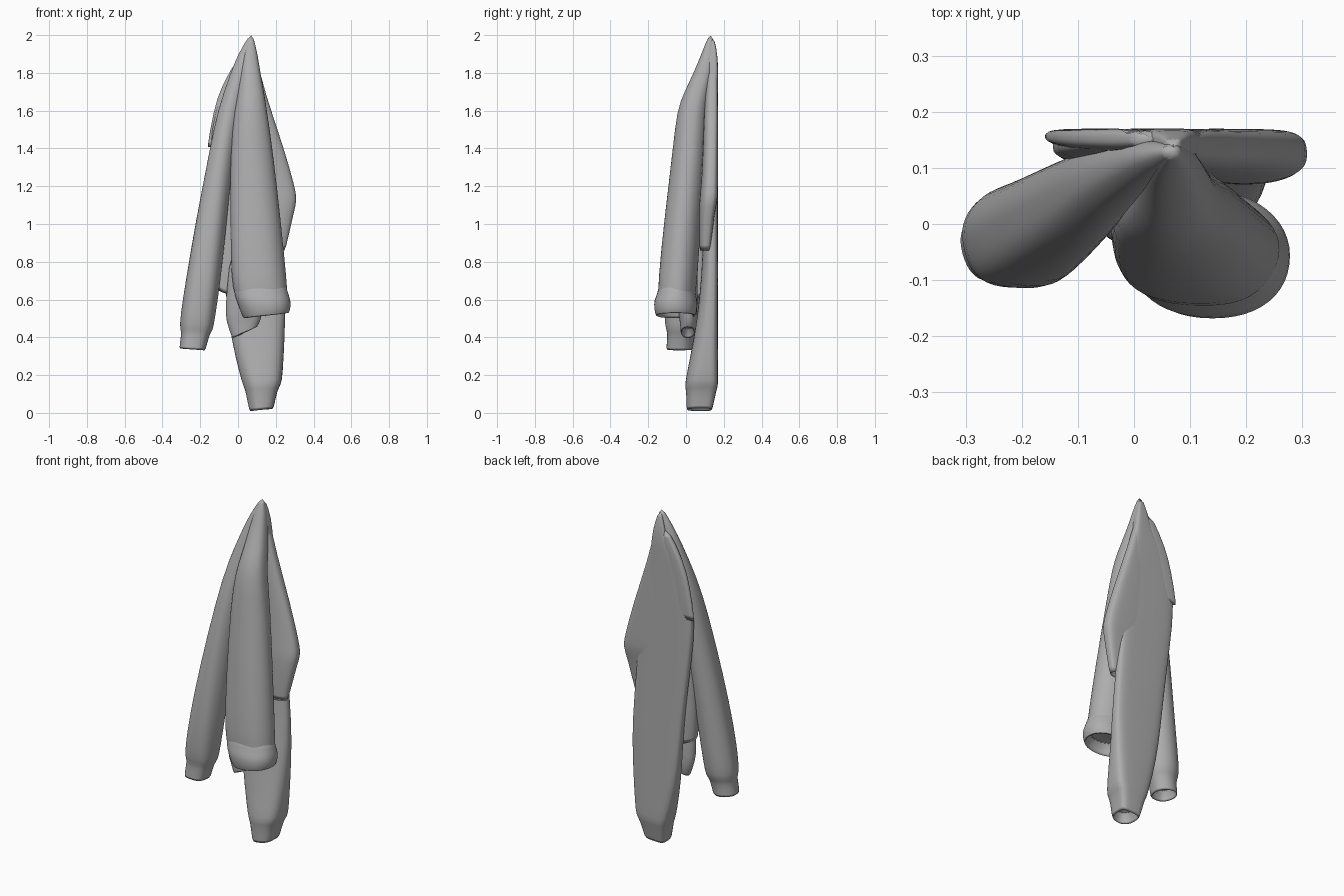
import bpy, bmesh, math

cube = bpy.data.objects.get("Cube")
if cube:
    bpy.data.objects.remove(cube, do_unlink=True)

cloth = bpy.data.materials.new("grey cloth")
cloth.use_nodes = True
cloth.diffuse_color = (0.42, 0.42, 0.42, 1)
cloth.node_tree.nodes["Principled BSDF"].inputs["Base Color"].default_value = cloth.diffuse_color
SIDES = 24


def signed_power(value, power):
    return math.copysign(abs(value) ** power, value)


def loft(name, rows, back=1.0, fold=0.0, slant=0, lining=8):
    """Skin rows of (z, left, right, front, rear) in hundredths, from top to hem."""
    bm = bmesh.new()
    rings = []
    rows = list(rows)
    z, a, b, c, d = rows[-1]
    rows.append((z + 0.5, a + 1, b - 1, c + 1, d - 1))
    rows.append((z + lining, a + 1.5, b - 1.5, c + 1.5, d - 1.5))
    low, high = rows[-3][0], rows[0][0]
    for z, a, b, c, d in rows:
        ring = []
        # Folds and hem slant fade out towards the gathered top
        fade = 1 - (z - low) / (high - low)
        for i in range(SIDES):
            t = math.tau * i / SIDES
            u, v = math.cos(t), math.sin(t)
            power = back if v > 0 else 0.9
            wave = 1 - fold * (1 + math.cos(5 * t + z / 30)) / 2 * (v < 0.1)
            x = (a + b) / 2 + (b - a) / 2 * signed_power(u, power) * wave
            y = (c + d) / 2 + (d - c) / 2 * signed_power(v, power) * wave
            ring.append(bm.verts.new((x / 100, y / 100, (z + slant * u * fade ** 4) / 100)))
        rings.append(ring)
    for upper, lower in zip(rings, rings[1:]):
        for i in range(SIDES):
            j = (i + 1) % SIDES
            bm.faces.new((upper[i], lower[i], lower[j], upper[j]))
    bm.faces.new(rings[0])
    bm.faces.new(rings[-1])
    bmesh.ops.recalc_face_normals(bm, faces=bm.faces)
    mesh = bpy.data.meshes.new(name)
    bm.to_mesh(mesh)
    bm.free()
    obj = bpy.data.objects.new(name, mesh)
    bpy.context.collection.objects.link(obj)
    mesh.materials.append(cloth)
    smooth = obj.modifiers.new("soft cloth", "SUBSURF")
    smooth.levels = smooth.render_levels = 1
    bpy.ops.object.select_all(action="DESELECT")
    obj.select_set(True)
    bpy.context.view_layer.objects.active = obj
    bpy.ops.object.shade_smooth_by_angle(angle=math.radians(50))
    return obj


# Right sleeve, swinging outwards and ending in a cuff
loft("right_sleeve", [
    (200, 6, 8, 12, 14), (190, 0, 9, 9, 15), (180, -4, 6, 6, 15),
    (160, -11, 1, 1, 14), (140, -15, -2, -4, 13), (100, -23, -6, -9, 10),
    (70, -28, -9, -12, 8), (50, -31, -12, -12, 7), (44, -31, -13, -11, 6),
    (42, -30, -15, -10, 4), (33, -31.5, -17, -11, 4)], fold=0.05, slant=-0.5)

# Front of the garment, hanging as one full bulge above the hem
loft("front_body", [
    (200, 6, 8, 12, 14), (190, 2, 10.5, 8, 16), (180, 1, 12, 4, 15),
    (170, 0, 14, -1, 13), (160, -2, 15.5, -5, 11), (140, -4.5, 18.5, -7, 11),
    (100, -4.5, 23, -12, 8), (70, -4, 26, -15, 6), (62, -2, 26.5, -15, 5)],
    fold=0.03)
loft("hem_band", [
    (72, -3, 25, -14, 4), (63, -2, 26.5, -15, 5), (60, -1, 28, -17, 6),
    (55, 1, 28, -17, 6), (51, 3, 27, -16, 5)], slant=1.5)

# Loose edge of the hem folded underneath
loft("hem_fold", [
    (90, -4, 16, -6, 7), (65, -6, 14, -5, 6), (52, -7, 13, -4, 6),
    (47, -5, 12, -3, 6), (42, -3, 10, -3, 5)], slant=3, lining=5)

# Left sleeve and back, pressed flat at the rear
loft("back_and_left_sleeve", [
    (199, 6, 8, 12, 15), (188, 3, 11, 10, 17), (178, 0, 12, 11, 17),
    (172, -8, 13, 12, 17), (160, -12, 17, 11, 17), (140, -16, 20, 10, 17),
    (115, -13, 21, 9, 17), (85, -9, 24, 9, 17), (60, -6.5, 25.5, 7, 17),
    (40, -4, 25, 4, 17), (20, 1, 24, 0, 17), (14, 3, 23, -1, 17),
    (12, 4, 21, 0, 16), (1, 6, 19, 0, 14)], back=0.45, fold=0.04, slant=0.7)

# Shoulder corner that sticks out on the left
loft("left_shoulder_fold", [
    (185, 6, 11, 12, 16), (170, 5, 14, 10, 17), (140, 3, 24.5, 9, 17),
    (120, 5, 30, 8, 17), (113, 8, 31.5, 7, 17), (106, 10, 29.5, 7, 15),
    (85, 12, 25, 7, 13)], back=0.5)

# Inner fabric in the valley between the right sleeve and the front
loft("inner_drape", [
    (188, 2, 7, 10, 15), (160, -6, 4, 3, 14), (120, -11, 2, 1, 13),
    (80, -13, 2, 0, 12), (62, -11, 0, 1, 11)], fold=0.12, slant=-2)

# Small collar flap beside the hanging point
loft("collar_flap", [
    (190, 1, 7, 13, 17), (173, -9, 0, 13, 17), (160, -13, -3, 13, 17),
    (140, -16.5, -8, 14, 17)], back=0.6, lining=4)
